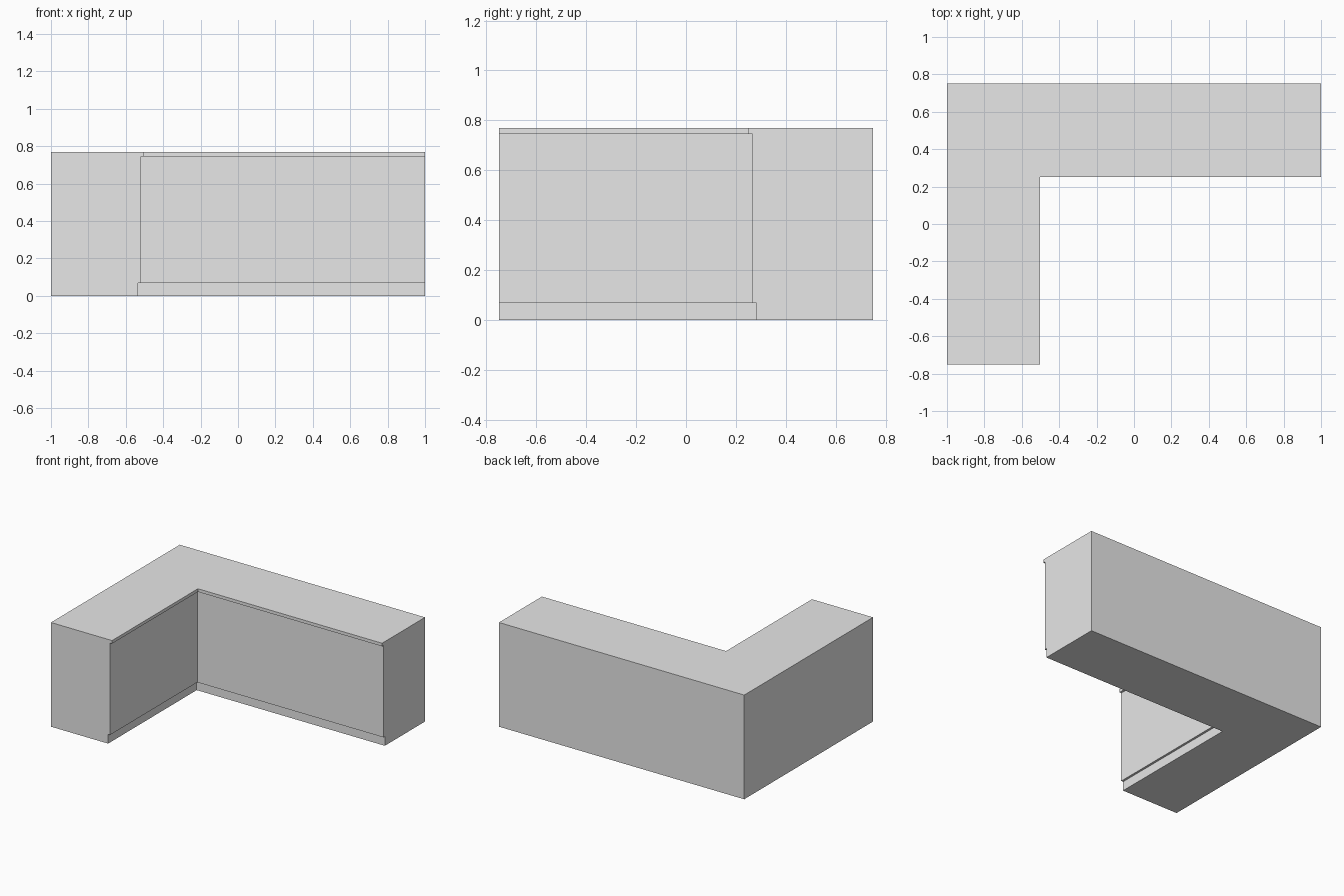
import bpy
import bmesh

cube = bpy.data.objects.get("Cube")
if cube:
    bpy.data.objects.remove(cube, do_unlink=True)

# Single plain grey finish
grey = bpy.data.materials.new("light_grey")
grey.use_nodes = True
colour = (0.8, 0.8, 0.8, 1.0)
grey.diffuse_color = colour
grey.node_tree.nodes["Principled BSDF"].inputs["Base Color"].default_value = colour

HALF_X, HALF_Y = 1.0, 0.75
INNER_X, INNER_Y = -0.502, 0.25


def l_slab(name, bottom, top, recess):
    """L-shaped slab whose two inner faces are set back by recess."""
    x, y = INNER_X - recess, INNER_Y + recess
    outline = [(-HALF_X, -HALF_Y), (x, -HALF_Y), (x, y),
               (HALF_X, y), (HALF_X, HALF_Y), (-HALF_X, HALF_Y)]
    bm = bmesh.new()
    face = bm.faces.new([bm.verts.new((px, py, bottom)) for px, py in outline])
    result = bmesh.ops.extrude_face_region(bm, geom=[face], use_keep_orig=True)
    raised = [v for v in result["geom"] if isinstance(v, bmesh.types.BMVert)]
    bmesh.ops.translate(bm, verts=raised, vec=(0, 0, top - bottom))
    bmesh.ops.recalc_face_normals(bm, faces=bm.faces[:])
    mesh = bpy.data.meshes.new(name)
    bm.to_mesh(mesh)
    bm.free()
    mesh.materials.append(grey)
    obj = bpy.data.objects.new(name, mesh)
    bpy.context.collection.objects.link(obj)
    return obj


# Recessed kick base, cabinet body and overhanging worktop
l_slab("toe_kick", 0.0, 0.068, 0.032)
l_slab("cabinet_body", 0.068, 0.745, 0.016)
l_slab("countertop", 0.745, 0.768, 0.0)
